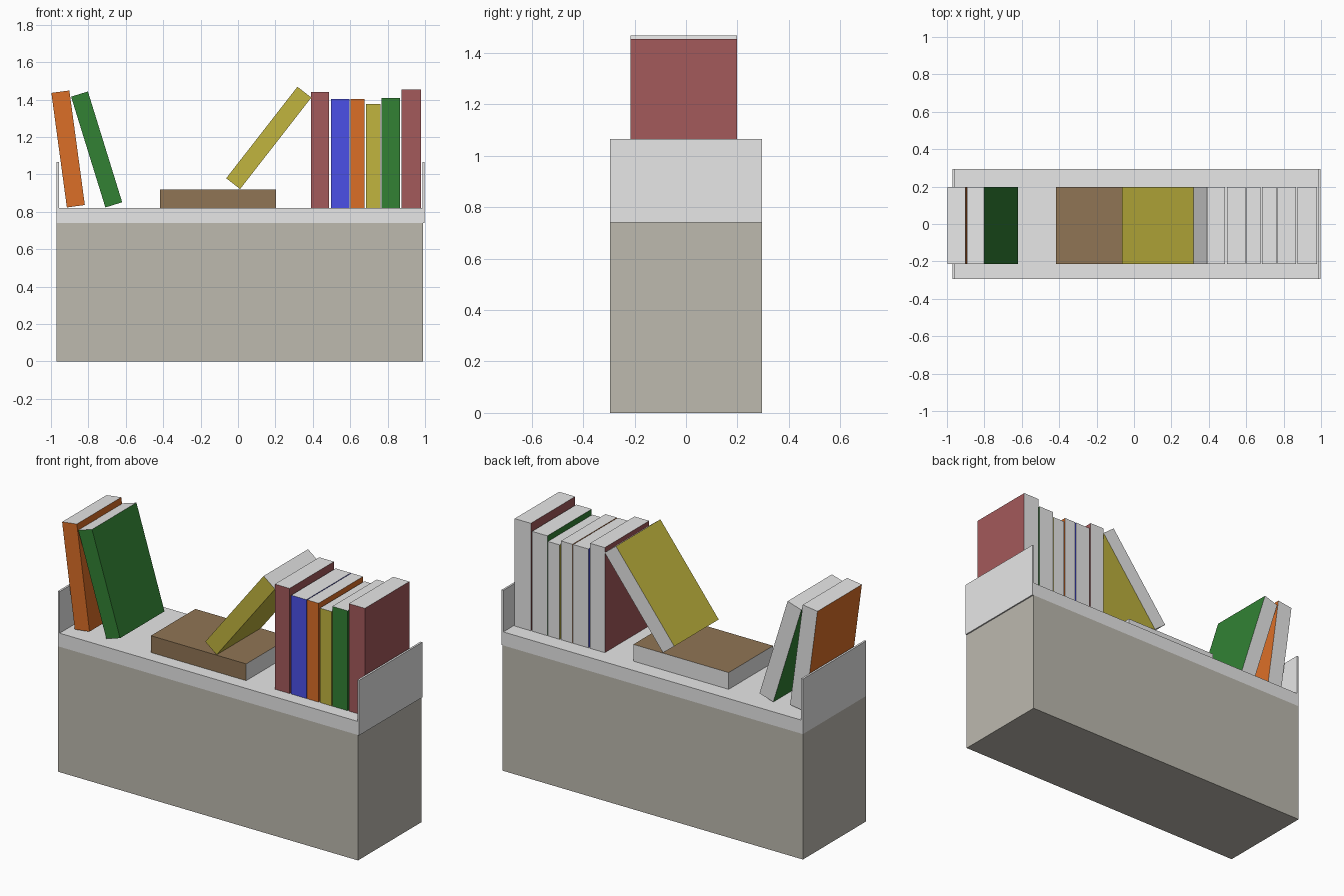
import bpy, bmesh, math
from mathutils import Matrix, Vector

if "Cube" in bpy.data.objects:
    bpy.data.objects.remove(bpy.data.objects["Cube"])


def material(name, rgb):
    m = bpy.data.materials.new(name)
    m.diffuse_color = (*rgb, 1)
    m.use_nodes = True
    m.node_tree.nodes["Principled BSDF"].inputs["Base Color"].default_value = m.diffuse_color
    return m


GREY = material("light_grey", (0.8, 0.8, 0.8))
STONE = material("warm_grey", (0.508, 0.488, 0.43))
ORANGE = material("orange", (0.71, 0.157, 0.02))
GREEN = material("green", (0.032, 0.222, 0.034))
YELLOW = material("yellow", (0.537, 0.462, 0.049))
MAROON = material("maroon", (0.37, 0.10, 0.104))
BLUE = material("blue", (0.07, 0.08, 0.8))
BROWN = material("brown", (0.28, 0.178, 0.089))


def extrude_profile(name, points, y0, y1, mats):
    """Extrude an x-z outline along y."""
    bm = bmesh.new()
    face = bm.faces.new([bm.verts.new((x, y0, z)) for x, z in points])
    ext = bmesh.ops.extrude_face_region(bm, geom=[face])
    moved = [v for v in ext["geom"] if isinstance(v, bmesh.types.BMVert)]
    bmesh.ops.translate(bm, verts=moved, vec=(0, y1 - y0, 0))
    bmesh.ops.recalc_face_normals(bm, faces=bm.faces)
    mesh = bpy.data.meshes.new(name)
    bm.to_mesh(mesh)
    bm.free()
    for m in mats:
        mesh.materials.append(m)
    ob = bpy.data.objects.new(name, mesh)
    bpy.context.collection.objects.link(ob)
    return ob


def book(name, x, z, thick, height, cover, lean=0.0):
    """Book from its lower left corner; positive lean tips it to the right.
    Spine (-y) and both boards get the cover colour, the rest is paper."""
    a = math.radians(lean)
    across = Vector((math.cos(a), -math.sin(a)))
    up = Vector((math.sin(a), math.cos(a)))
    p = Vector((x, z))
    pts = [p, p + across * thick, p + across * thick + up * height, p + up * height]
    ob = extrude_profile(name, pts, -0.215, 0.199, [cover, GREY])
    for f in ob.data.polygons:
        board = abs(f.normal.x * across.x + f.normal.z * across.y) > 0.9
        f.material_index = 0 if board or f.normal.y < -0.9 else 1
    return ob


# Cabinet body
extrude_profile("cabinet_body", [(-0.97, 0), (0.99, 0), (0.99, 0.74), (-0.97, 0.74)],
                -0.295, 0.295, [STONE])

# Shelf tray with thin end walls
L, R, T = -0.97, 0.998, 0.012
extrude_profile("shelf_tray",
                [(L, 0.74), (R, 0.74), (R, 1.065), (R - T, 1.065), (R - T, 0.82),
                 (L + T, 0.82), (L + T, 1.065), (L, 1.065)],
                -0.295, 0.295, [GREY])

# Upright row: left, right, top
row = [(0.391, 0.487, 1.44, MAROON), (0.498, 0.597, 1.403, BLUE),
       (0.602, 0.677, 1.403, ORANGE), (0.685, 0.762, 1.377, YELLOW),
       (0.766, 0.866, 1.409, GREEN), (0.874, 0.979, 1.454, MAROON)]
for i, (x0, x1, top, col) in enumerate(row):
    book(f"upright_book_{i + 1}", x0, 0.82, x1 - x0, top - 0.82, col)

# Leaning books
book("leaning_orange_book", -0.915, 0.823, 0.097, 0.618, ORANGE, -7.7)
book("leaning_green_book", -0.709, 0.823, 0.094, 0.62, GREEN, -17.2)
book("leaning_yellow_book", -0.063, 0.979, 0.094, 0.62, YELLOW, 37.9)

# Book lying flat: an upright book turned on its side
book("flat_brown_book", -0.418, 0.919, 0.099, 0.622, BROWN, 90)
